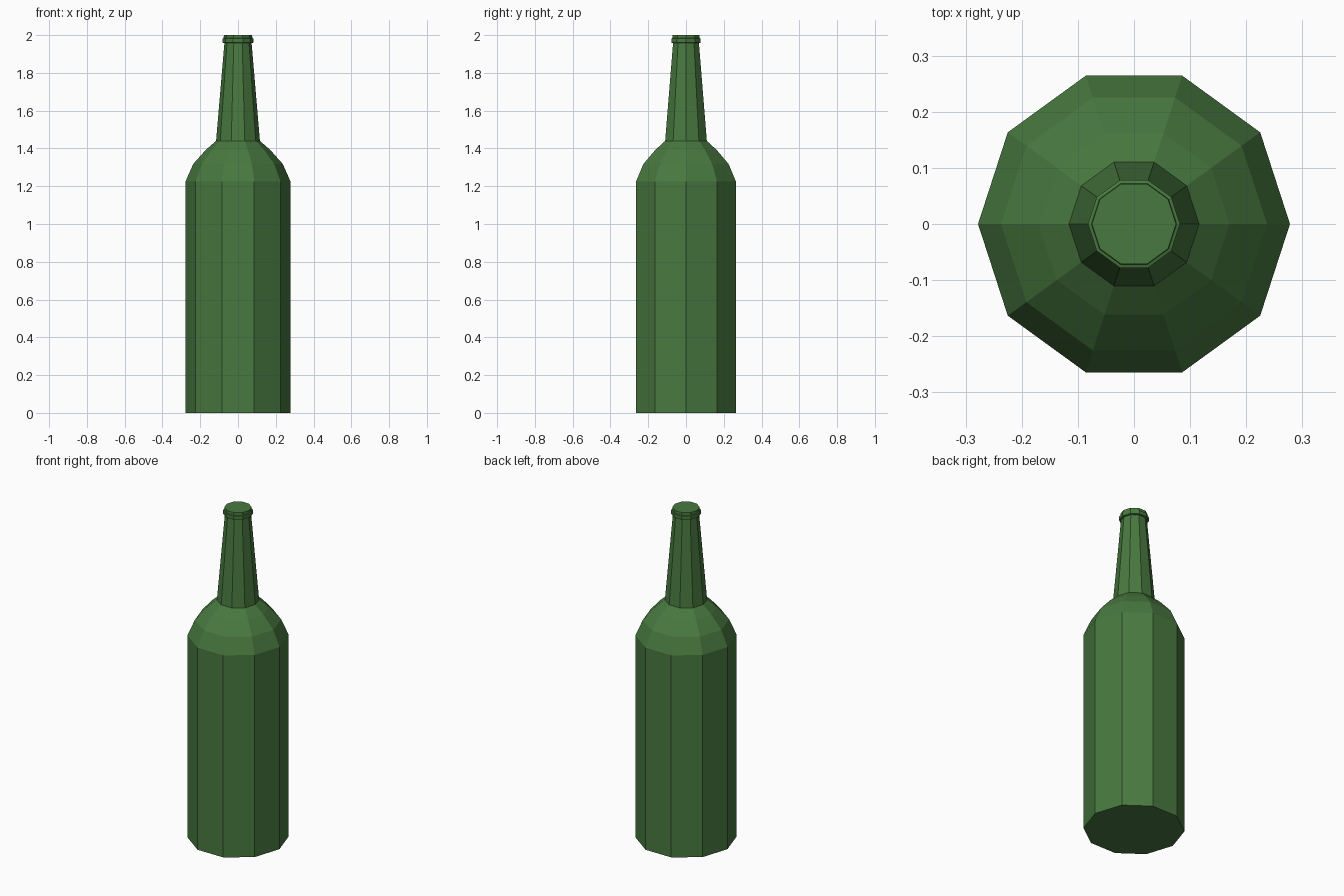
import bpy, bmesh
from math import cos, sin, tau

if "Cube" in bpy.data.objects:
    bpy.data.objects.remove(bpy.data.objects["Cube"])

SIDES = 10

glass = bpy.data.materials.new("green_glass")
glass.diffuse_color = (0.065, 0.19, 0.05, 1)
glass.use_nodes = True
glass.node_tree.nodes["Principled BSDF"].inputs["Base Color"].default_value = glass.diffuse_color


def lathe(name, profile):
    """Revolve (radius, z) points into a closed ten-sided solid."""
    bm = bmesh.new()
    rings = [[bm.verts.new((r * cos(tau * i / SIDES), r * sin(tau * i / SIDES), z))
              for i in range(SIDES)] for r, z in profile]
    for low, high in zip(rings, rings[1:]):
        for i in range(SIDES):
            j = (i + 1) % SIDES
            bm.faces.new((low[i], low[j], high[j], high[i]))
    bm.faces.new(rings[0][::-1])
    bm.faces.new(rings[-1])
    mesh = bpy.data.meshes.new(name)
    bm.to_mesh(mesh)
    bm.free()
    mesh.materials.append(glass)
    obj = bpy.data.objects.new(name, mesh)
    bpy.context.collection.objects.link(obj)
    return obj


# Whole bottle in one outline: body, rounded shoulder, tapered neck, lip, mouth
lathe("bottle", [
    (0.278, 0.0), (0.278, 1.225),
    (0.237, 1.318), (0.17, 1.393), (0.116, 1.44),
    (0.072, 1.958),
    (0.082, 1.96), (0.082, 1.982),
    (0.076, 1.984), (0.075, 2.0),
])
